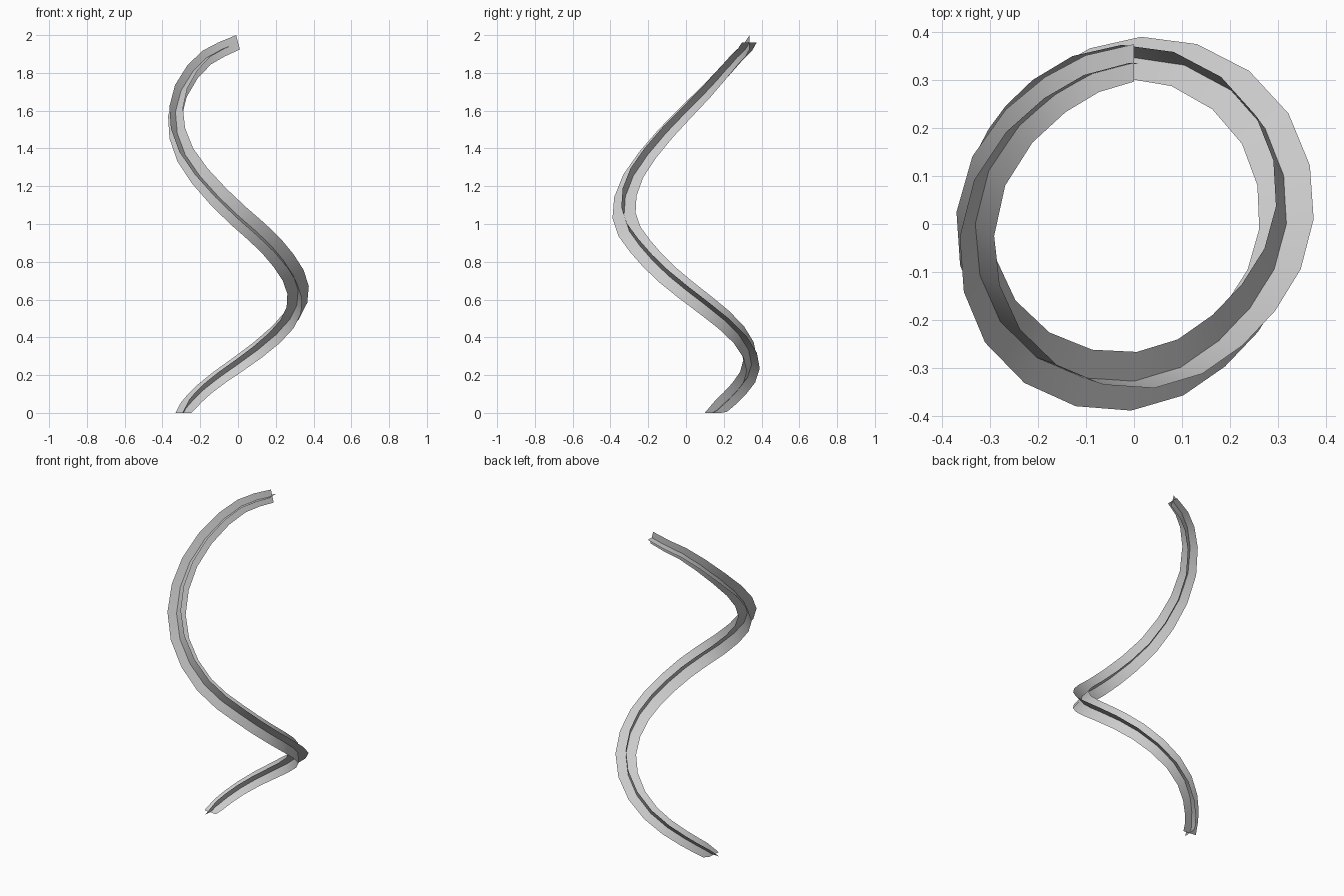
import bpy, math
from mathutils import Vector, Quaternion

if "Cube" in bpy.data.objects:
    bpy.data.objects.remove(bpy.data.objects["Cube"])

# Path stations: angle in degrees, radius, height, blade half-width
STATIONS = [
    (154, .322, 0, .042), (129, .328, .1, .046), (90, .347, .257, .051),
    (45, .342, .455, .057), (0, .318, .65, .061), (-45, .298, .845, .063),
    (-90, .328, 1.045, .063), (-135, .346, 1.31, .058), (-180, .331, 1.592, .051),
    (-230, .314, 1.85, .044), (-270, .336, 1.962, .039)]
RINGS = 26


def sample(u):
    """Smooth interpolation of the stations, u in 0..1"""
    n = len(STATIONS) - 1
    i = min(int(u * n), n - 1)
    t = u * n - i
    P = [Vector(s) for s in STATIONS]
    b, c = P[i], P[i + 1]
    a = P[i - 1] if i > 0 else b * 2 - c
    d = P[i + 2] if i + 2 <= n else c * 2 - b
    return (b * 2 + (c - a) * t + (a * 2 - b * 5 + c * 4 - d) * t * t
            + (b * 3 - a - c * 3 + d) * t ** 3) * .5


# Spiral centre line
centres, widths = [], []
for k in range(RINGS):
    ang, r, z, w = sample(k / (RINGS - 1))
    a = math.radians(ang)
    centres.append(Vector((r * math.cos(a), r * math.sin(a), z)))
    widths.append(w)
tangents = [(centres[min(k + 1, RINGS - 1)] - centres[max(k - 1, 0)]).normalized()
            for k in range(RINGS)]
tangents[0] = Vector((0, 0, 1))
tangents[-1] = Vector((1, 0, .26)).normalized()

# Twist-free frames carried down from the top end, plus a small extra roll
side = Vector((0, 1, 0))
frames = [None] * RINGS
prev = tangents[-1]
for k in reversed(range(RINGS)):
    side = prev.rotation_difference(tangents[k]) @ side
    side = (side - tangents[k] * side.dot(tangents[k])).normalized()
    roll = math.radians(18 - 9 * k / (RINGS - 1)) * min(1, (RINGS - 1 - k) / 5)
    s = Quaternion(tangents[k], roll) @ side
    frames[k] = (s, tangents[k].cross(s))
    prev = tangents[k]


def blade(name, axis):
    """Flat strip running along the spiral"""
    verts = []
    for c, f, w in zip(centres, frames, widths):
        verts += [c - f[axis] * w, c + f[axis] * w]
    faces = [(2 * k, 2 * k + 1, 2 * k + 3, 2 * k + 2) for k in range(RINGS - 1)]
    me = bpy.data.meshes.new(name)
    me.from_pydata(verts, [], faces)
    me.shade_smooth()
    bpy.context.collection.objects.link(bpy.data.objects.new(name, me))


# Two crossed blades form the spiral vine
blade("vine_blade_a", 0)
blade("vine_blade_b", 1)
